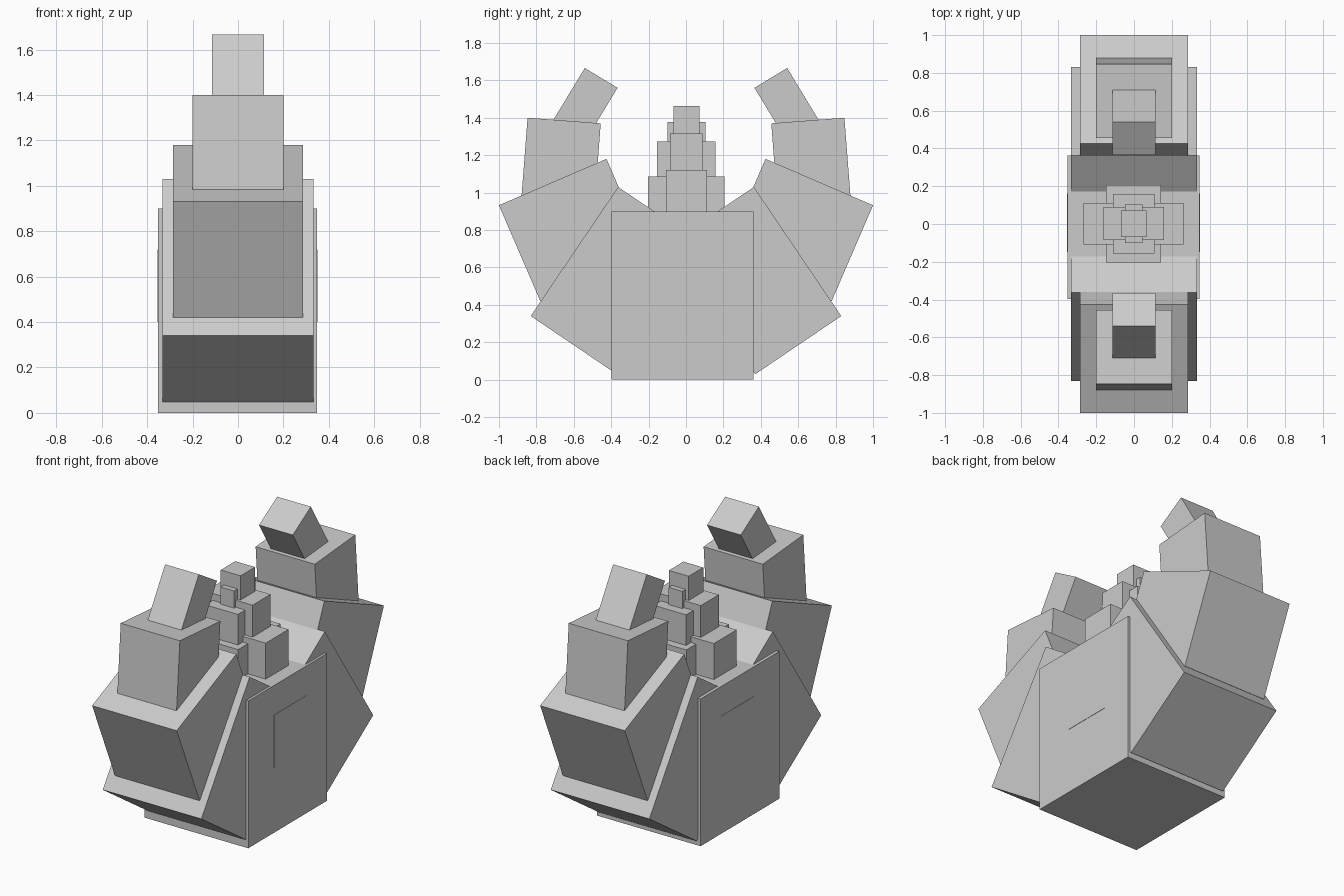
import bpy
from math import atan2
from mathutils import Vector

if "Cube" in bpy.data.objects:
    bpy.data.objects.remove(bpy.data.objects["Cube"], do_unlink=True)

grey = bpy.data.materials.new("stone_grey")
grey.use_nodes = True
COLOUR = (0.6, 0.6, 0.6, 1)
grey.diffuse_color = COLOUR
grey.node_tree.nodes["Principled BSDF"].inputs["Base Color"].default_value = COLOUR


def block(name, centre, size, tilt=0):
    """Add a box, tilted about the x axis."""
    bpy.ops.mesh.primitive_cube_add(size=1, location=centre, rotation=(tilt, 0, 0))
    ob = bpy.context.object
    ob.name = name
    ob.scale = size
    ob.data.materials.append(grey)
    return ob


def petal_pair(name, half_width, outer, inner, depth):
    """Add a tilted box hung from its upper edge (y, z), at the back and the front."""
    a, b = Vector(outer), Vector(inner)
    edge = b - a
    down = Vector((-edge.y, edge.x)).normalized()
    mid = (a + b) / 2 + down * depth / 2
    tilt = atan2(-edge.y, -edge.x)
    for place, side in (("back", 1), ("front", -1)):
        block(f"{place}_{name}", (0, side * mid.x, mid.y),
              (2 * half_width, edge.length, depth), side * tilt)


# Central body with a thin panel on each flank
block("body", (-0.002, -0.018, 0.45), (0.7, 0.76, 0.9))
for place, side in (("left", 1), ("right", -1)):
    block(f"{place}_panel", (side * 0.349 - 0.002, 0.006, 0.56), (0.006, 0.31, 0.32))

# Curling arms, from the widest segment to the tip
petal_pair("lower_arm", 0.333, (0.83, 0.34), (0.363, 1.03), 0.555)
petal_pair("middle_arm", 0.286, (1.0, 0.932), (0.425, 1.18), 0.558)
petal_pair("upper_arm", 0.2, (0.847, 1.4), (0.456, 1.37), 0.45)
petal_pair("arm_tip", 0.114, (0.541, 1.666), (0.366, 1.56), 0.4)

# Stepped tower: crossed blocks of half width, half depth and top height
tiers = [
    (0.145, 0.205, 1.085), (0.265, 0.11, 1.12),
    (0.11, 0.157, 1.272), (0.16, 0.087, 1.315),
    (0.046, 0.102, 1.377), (0.067, 0.07, 1.463),
]
BASE = 0.7
for i, (hx, hy, top) in enumerate(tiers, 1):
    block(f"tower_block_{i}", (-0.002, 0.002, (BASE + top) / 2), (2 * hx, 2 * hy, top - BASE))
